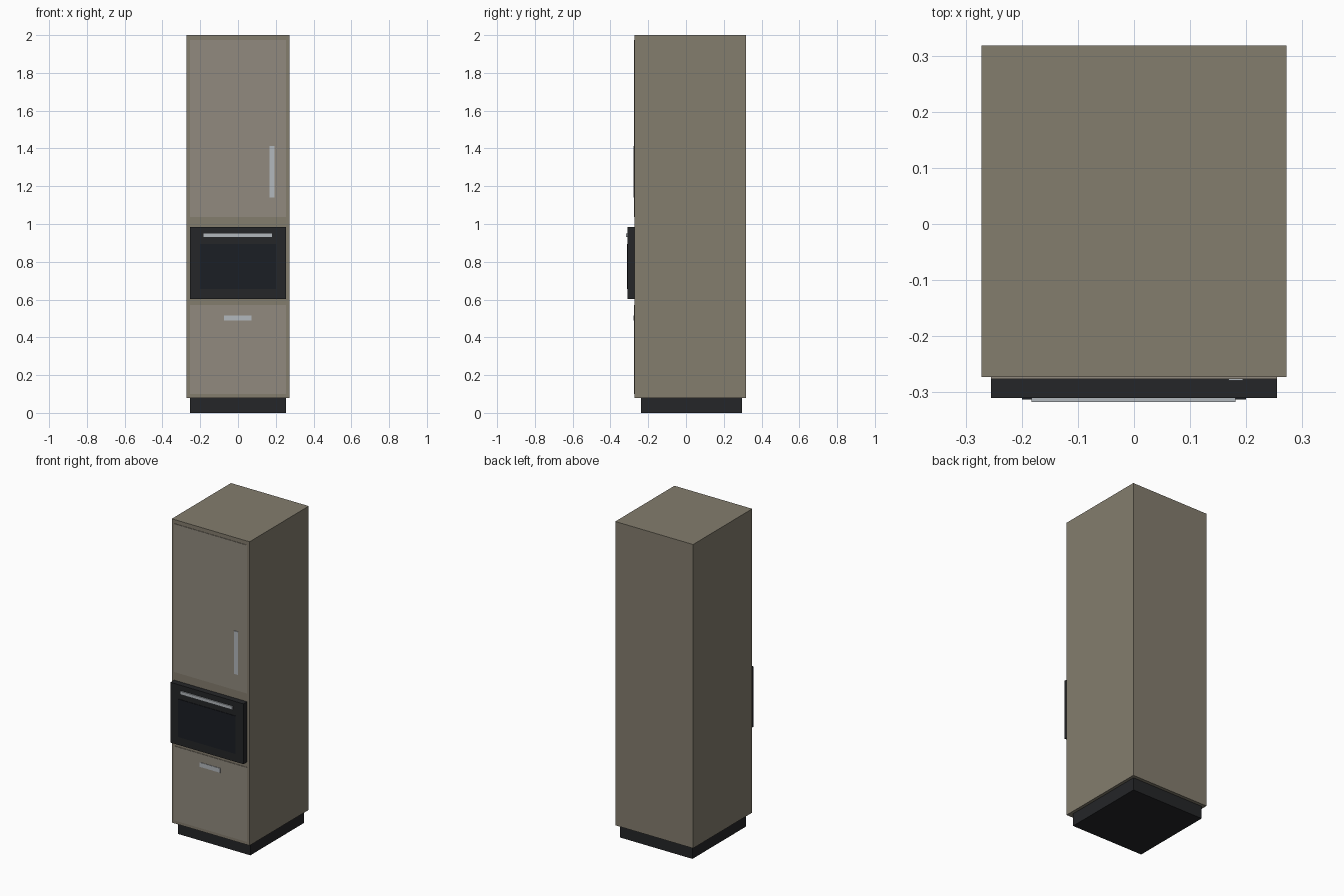
import bpy, bmesh

if "Cube" in bpy.data.objects:
    bpy.data.objects.remove(bpy.data.objects["Cube"])


def material(name, rgb):
    m = bpy.data.materials.new(name)
    m.diffuse_color = (*rgb, 1.0)
    m.use_nodes = True
    m.node_tree.nodes["Principled BSDF"].inputs["Base Color"].default_value = m.diffuse_color
    return m


def box(name, x, y, z, mat):
    """Axis-aligned box from (min, max) ranges."""
    bm = bmesh.new()
    bmesh.ops.create_cube(bm, size=1.0)
    for v in bm.verts:
        for i, (lo, hi) in enumerate((x, y, z)):
            v.co[i] = hi if v.co[i] > 0 else lo
    mesh = bpy.data.meshes.new(name)
    bm.to_mesh(mesh)
    bm.free()
    mesh.materials.append(mat)
    obj = bpy.data.objects.new(name, mesh)
    bpy.context.collection.objects.link(obj)
    return obj


wood = material("carcass_taupe", (0.23, 0.205, 0.155))
panel = material("door_taupe", (0.285, 0.255, 0.21))
black = material("oven_black", (0.018, 0.019, 0.021))
glass = material("oven_glass", (0.011, 0.013, 0.018))
metal = material("handle_metal", (0.45, 0.48, 0.51))

FRONT = -0.273          # front plane of the carcass
DOOR = FRONT - 0.003    # front plane of the doors
OVEN = -0.31            # front plane of the oven

# Cabinet body on a recessed plinth
box("plinth", (-0.253, 0.253), (-0.238, 0.297), (0, 0.08), black)
box("carcass", (-0.272, 0.272), (FRONT, 0.318), (0.08, 2.0), wood)

# Upper door and lower drawer with bar handles
box("upper_door", (-0.255, 0.255), (DOOR, FRONT + 0.01), (1.038, 1.975), panel)
box("lower_drawer", (-0.255, 0.255), (DOOR, FRONT + 0.01), (0.10, 0.57), panel)
box("door_handle", (0.168, 0.194), (DOOR - 0.003, FRONT), (1.14, 1.412), metal)
box("drawer_handle", (-0.073, 0.071), (DOOR - 0.003, FRONT), (0.488, 0.516), metal)

# Built-in oven with glass window and handle
box("oven_front", (-0.255, 0.255), (OVEN, FRONT + 0.01), (0.604, 0.985), black)
box("oven_window", (-0.20, 0.20), (OVEN - 0.003, OVEN + 0.005), (0.655, 0.895), glass)
box("oven_handle", (-0.183, 0.181), (OVEN - 0.007, OVEN + 0.005), (0.93, 0.951), metal)
